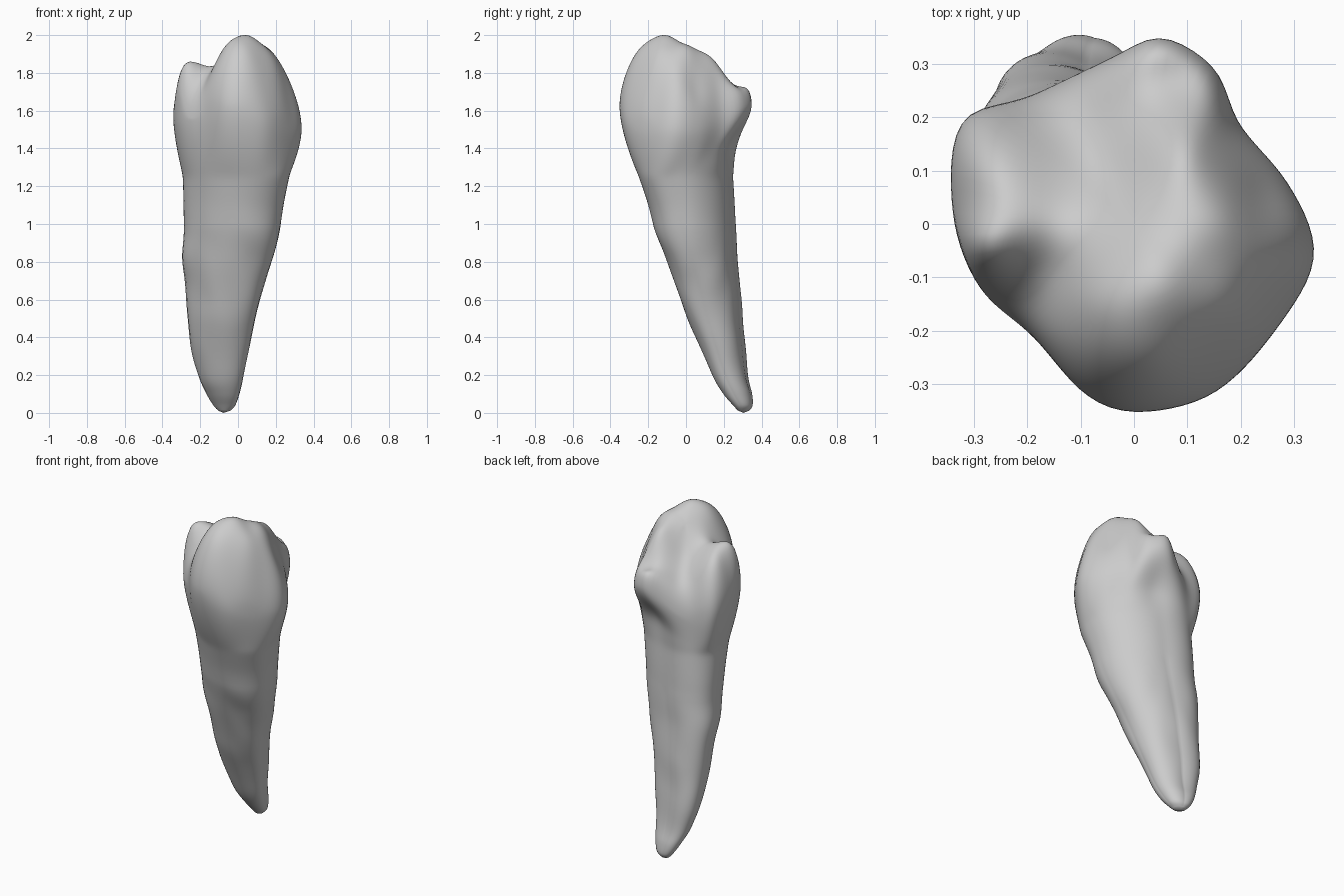
import bpy, bmesh, math
from mathutils import Vector, noise

cube = bpy.data.objects.get("Cube")
if cube:
    bpy.data.objects.remove(cube)

SEGMENTS, CAP_RINGS, SIDE_RINGS, ROOT_RINGS = 96, 30, 16, 56

# Widest line of the crown, counter-clockwise from the left side
RIM = [Vector(p) for p in (
    (.34, -.05, 1.5), (.29, .075, 1.5), (.195, .19, 1.54), (.155, .29, 1.6),
    (.05, .354, 1.63), (-.03, .318, 1.57), (-.2, .237, 1.45), (-.325, .195, 1.52),
    (-.34, .02, 1.59), (-.29, -.12, 1.57), (-.19, -.21, 1.57),
    (-.09, -.322, 1.62), (.01, -.354, 1.62), (.16, -.312, 1.54), (.29, -.165, 1.49))]

# Cusps, ridges and grooves of the chewing surface
CUSPS = [Vector(p) for p in (
    (.05, -.1, 2.003), (-.06, -.25, 1.89), (.19, .02, 1.88), (-.3, -.05, 1.82),
    (-.28, .12, 1.78), (-.15, -.09, 1.8), (-.2, -.14, 1.71), (-.05, .09, 1.78),
    (.1, .14, 1.88), (.08, .28, 1.715), (-.1, .19, 1.67), (.24, .05, 1.72),
    (-.04, -.12, 1.97), (.2, -.16, 1.85), (.05, -.27, 1.89), (.27, -.05, 1.77),
    (-.19, .01, 1.845), (.04, -.2, 1.965), (-.085, -.14, 1.92), (.13, -.08, 1.95))]

# Root sections: z, x min, x max, y min, y max
ROOT = [
    (1.25, -.29, .27, -.25, .24), (1.1, -.287, .24, -.2, .25),
    (.95, -.285, .215, -.16, .255), (.8, -.292, .175, -.1, .265),
    (.6, -.27, .115, -.03, .285), (.4, -.255, .07, .05, .3),
    (.2, -.205, .028, .14, .32), (.1, -.165, .005, .2, .345),
    (.04, -.13, -.015, .25, .35), (.012, -.105, -.04, .275, .335)]


def spline(a, b, c, d, t):
    """Catmull-Rom interpolation between b and c."""
    return .5 * (2 * b + (c - a) * t + (2 * a - 5 * b + 4 * c - d) * t ** 2
                 + (3 * b - a - 3 * c + d) * t ** 3)


dense_rim = []
for i in range(len(RIM)):
    quad = [RIM[(i + k) % len(RIM)] for k in (-1, 0, 1, 2)]
    dense_rim += [spline(*quad, k / 30) for k in range(30)]


def rim_towards(direction):
    """Rim point in the given direction from the middle."""
    return max(dense_rim, key=lambda p: p.xy.normalized().dot(direction)).copy()


def dome(t):
    """Rounded shoulder: flat in the middle, upright at the rim."""
    return .22 * math.sqrt(max(0, 1 - t ** 5))


def kernel(a, b):
    return math.sqrt((a.xy - b.xy).length_squared + .002)


def solve(rows):
    """Gaussian elimination with pivoting on an augmented matrix."""
    n = len(rows)
    for i in range(n):
        p = max(range(i, n), key=lambda r: abs(rows[r][i]))
        rows[i], rows[p] = rows[p], rows[i]
        for r in range(n):
            if r != i:
                f = rows[r][i] / rows[i][i]
                rows[r] = [u - f * v for u, v in zip(rows[r], rows[i])]
    return [rows[i][n] / rows[i][i] for i in range(n)]


# Fit the cusps as offsets from the dome
points = CUSPS + RIM
offsets = [p.z - 1.6 - dome(p.xy.length / rim_towards(p.xy.normalized()).xy.length)
           for p in CUSPS] + [p.z - 1.6 for p in RIM]
weights = solve([[kernel(p, q) for q in points] + [o] for p, o in zip(points, offsets)])


def cusp_height(p, t):
    return 1.6 + dome(t) + sum(w * kernel(p, q) for w, q in zip(weights, points))


def root_ring(u):
    """Slanted oval section of the root, u from 0 at the neck to 1 at the tip."""
    f = u * (len(ROOT) - 1)
    i = min(int(f), len(ROOT) - 2)
    quad = [ROOT[min(max(i + k, 0), len(ROOT) - 1)] for k in (-1, 0, 1, 2)]
    z, x0, x1, y0, y1 = [spline(*v, f - i) for v in zip(*quad)]
    ring = []
    for k in range(SEGMENTS):
        a = 2 * math.pi * k / SEGMENTS
        p = Vector(((x0 + x1 + (x1 - x0) * math.cos(a)) / 2,
                    (y0 + y1 + (y1 - y0) * math.sin(a - .3)) / 2, z))
        # Squarer corners at the back and slight lumps
        corner = .016 * abs(math.sin(2 * a)) * min(1, 2.5 * (1 - u)) if math.sin(a) > 0 else 0
        lump = .007 * max(0, math.sin(math.pi * u))
        lump *= noise.noise(Vector((p.x * 7, p.y * 7, z * 5)))
        ring.append(p + Vector((math.cos(a), math.sin(a), 0)) * (corner + lump))
    return ring


# Rings from the chewing surface down to the root tip
angles = [2 * math.pi * k / SEGMENTS for k in range(SEGMENTS)]
rim = [rim_towards(Vector((math.cos(a), math.sin(a)))) for a in angles]
neck, rings = root_ring(0), []
for j in range(1, CAP_RINGS):
    t = 1 - (1 - j / CAP_RINGS) ** 2
    ring = [Vector((p.x * t, p.y * t, 0)) for p in rim]
    for p in ring:
        p.z = cusp_height(p, t)
    rings.append(ring)
rings.append(rim)
for j in range(1, SIDE_RINGS):
    s = j / SIDE_RINGS
    # Slow bulge all round, quick undercut below the back cusp
    quick = min(1, s * 1.5)
    quick = quick * quick * (3 - 2 * quick)
    ring = []
    for p, q in zip(rim, neck):
        slow = max(0, min(1, 1 - p.y / .35 + 1.5 * abs(p.x - .08)))
        e = quick + (s ** 1.6 - quick) * slow
        ring.append(Vector((*p.xy.lerp(q.xy, e), p.z + (q.z - p.z) * s)))
    rings.append(ring)
rings += [root_ring(j / ROOT_RINGS) for j in range(ROOT_RINGS + 1)]

# Skin the rings and close both ends
bm = bmesh.new()
loops = [[bm.verts.new(p) for p in ring] for ring in rings]
for upper, lower in zip(loops, loops[1:]):
    for k in range(SEGMENTS):
        n = (k + 1) % SEGMENTS
        bm.faces.new((upper[k], lower[k], lower[n], upper[n]))
top = bm.verts.new((0, 0, cusp_height(Vector((0, 0, 0)), 0)))
tip = bm.verts.new((-.075, .305, 0))
for k in range(SEGMENTS):
    n = (k + 1) % SEGMENTS
    bm.faces.new((top, loops[0][k], loops[0][n]))
    bm.faces.new((tip, loops[-1][n], loops[-1][k]))
for _ in range(5):
    bmesh.ops.smooth_vert(bm, verts=[v for v in bm.verts if v.co.z > 1], factor=.5,
                          use_axis_x=True, use_axis_y=True, use_axis_z=True)
bmesh.ops.recalc_face_normals(bm, faces=bm.faces)
for f in bm.faces:
    f.smooth = True
mesh = bpy.data.meshes.new("tooth")
bm.to_mesh(mesh)
bm.free()

grey = bpy.data.materials.new("plain grey")
grey.use_nodes = True
grey.diffuse_color = (.6, .6, .6, 1)
grey.node_tree.nodes["Principled BSDF"].inputs["Base Color"].default_value = (.6, .6, .6, 1)
mesh.materials.append(grey)
bpy.context.collection.objects.link(bpy.data.objects.new("tooth", mesh))
